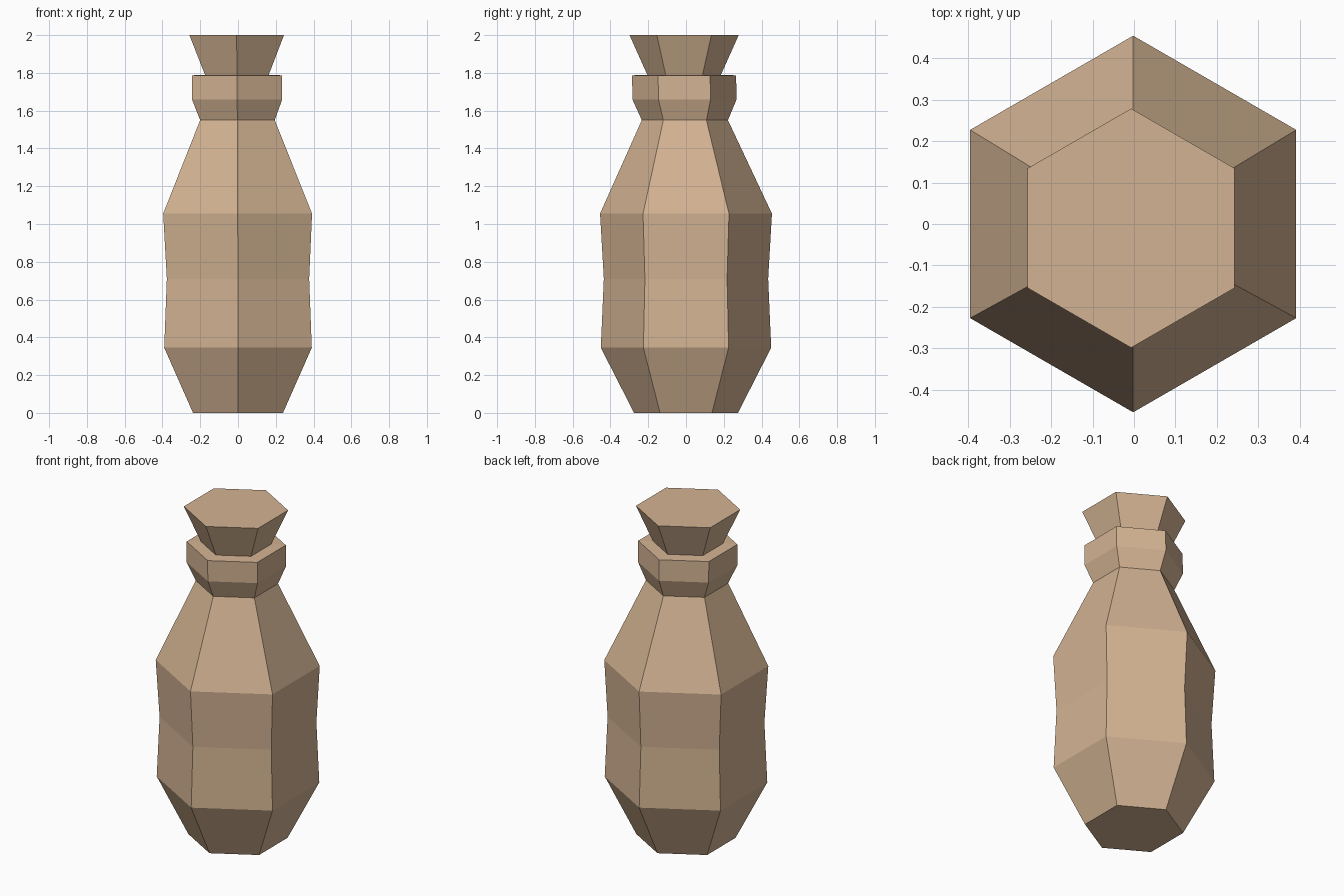
import bpy
import bmesh
import math

cube = bpy.data.objects.get("Cube")
if cube:
    bpy.data.objects.remove(cube, do_unlink=True)

SIDES = 6

# Clay colour
clay = bpy.data.materials.new("tan_clay")
clay.use_nodes = True
tan = (0.65, 0.45, 0.29, 1.0)
clay.diffuse_color = tan
clay.node_tree.nodes["Principled BSDF"].inputs["Base Color"].default_value = tan

# Vase profile: radius, height, sideways lean in x and y
profile = [
    (0.275, 0.0, 0.0, 0.0),          # foot
    (0.451, 0.345, 0.0, 0.0),        # lower belly
    (0.435, 0.71, 0.0, 0.0),         # waist
    (0.455, 1.055, -0.002, 0.0),     # shoulder
    (0.228, 1.55, -0.003, -0.006),   # neck
    (0.276, 1.66, -0.005, -0.008),   # collar bottom
    (0.275, 1.787, -0.005, -0.01),   # collar top
    (0.195, 1.79, -0.006, -0.01),    # throat
    (0.289, 2.0, -0.007, -0.01),     # flared mouth
]


def ring(bm, radius, z, dx, dy):
    """One hexagonal ring with corners pointing front and back."""
    verts = []
    for i in range(SIDES):
        a = math.pi / 2 + math.tau * i / SIDES
        verts.append(bm.verts.new((dx + radius * math.cos(a), dy + radius * math.sin(a), z)))
    return verts


# Faceted vase, closed at the foot and the mouth
bm = bmesh.new()
rings = [ring(bm, *p) for p in profile]
for low, high in zip(rings, rings[1:]):
    for i in range(SIDES):
        j = (i + 1) % SIDES
        bm.faces.new((low[i], low[j], high[j], high[i]))
bm.faces.new(rings[0][::-1])
bm.faces.new(rings[-1])
bmesh.ops.recalc_face_normals(bm, faces=bm.faces)

mesh = bpy.data.meshes.new("vase")
bm.to_mesh(mesh)
bm.free()
mesh.materials.append(clay)
vase = bpy.data.objects.new("vase", mesh)
bpy.context.collection.objects.link(vase)
